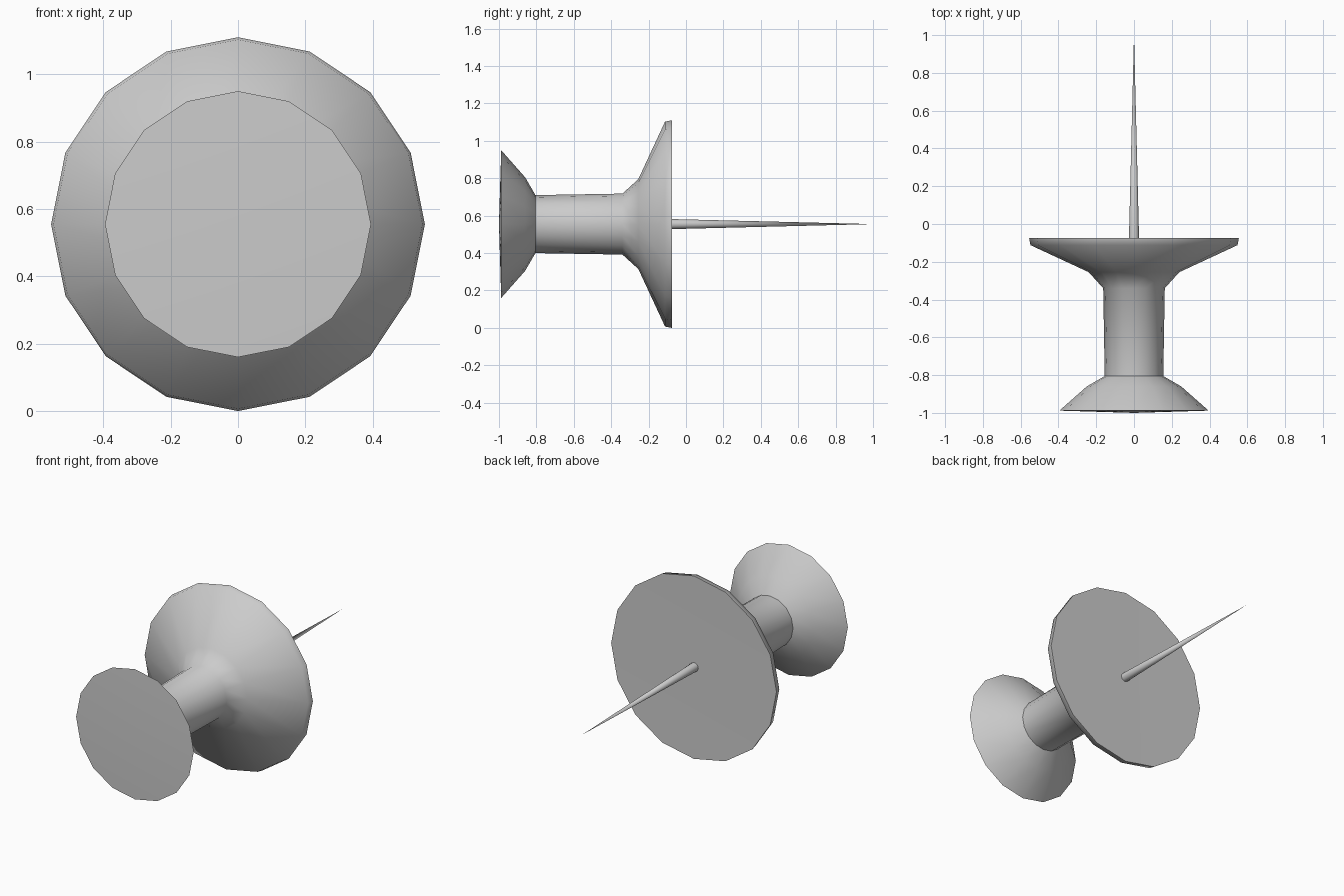
import bpy, bmesh, math

if "Cube" in bpy.data.objects:
    bpy.data.objects.remove(bpy.data.objects["Cube"])

CZ = 0.555  # height of the pin's axis


def lathe(name, profile, sides):
    """Revolve (radius, y) points about the pin's axis; radius 0 makes a pole."""
    bm = bmesh.new()
    rings = []
    for r, y in profile:
        if r == 0:
            rings.append([bm.verts.new((0, y, CZ))] * sides)
        else:
            rings.append([bm.verts.new((r * math.sin(2 * math.pi * i / sides), y,
                                        CZ + r * math.cos(2 * math.pi * i / sides)))
                          for i in range(sides)])
    for a, b in zip(rings, rings[1:]):
        for i in range(sides):
            j = (i + 1) % sides
            corners = list(dict.fromkeys((a[i], a[j], b[j], b[i])))
            bm.faces.new(corners)
    bmesh.ops.recalc_face_normals(bm, faces=bm.faces)
    mesh = bpy.data.meshes.new(name)
    bm.to_mesh(mesh)
    bm.free()
    obj = bpy.data.objects.new(name, mesh)
    bpy.context.collection.objects.link(obj)
    bpy.ops.object.select_all(action='DESELECT')
    obj.select_set(True)
    bpy.context.view_layer.objects.active = obj
    bpy.ops.object.shade_smooth_by_angle(angle=math.radians(60))
    return obj


# Plastic handle: small flared head, waisted grip, wide flange
lathe("pin_handle", [
    (0, -1.0), (0.395, -0.988), (0.25, -0.86), (0.155, -0.805),
    (0.163, -0.34), (0.24, -0.255), (0.548, -0.112), (0.555, -0.075),
    (0, -0.08)], 16)

# Metal needle tapering to a point
lathe("needle", [(0, -0.09), (0.027, -0.085), (0, 1.0)], 16)
